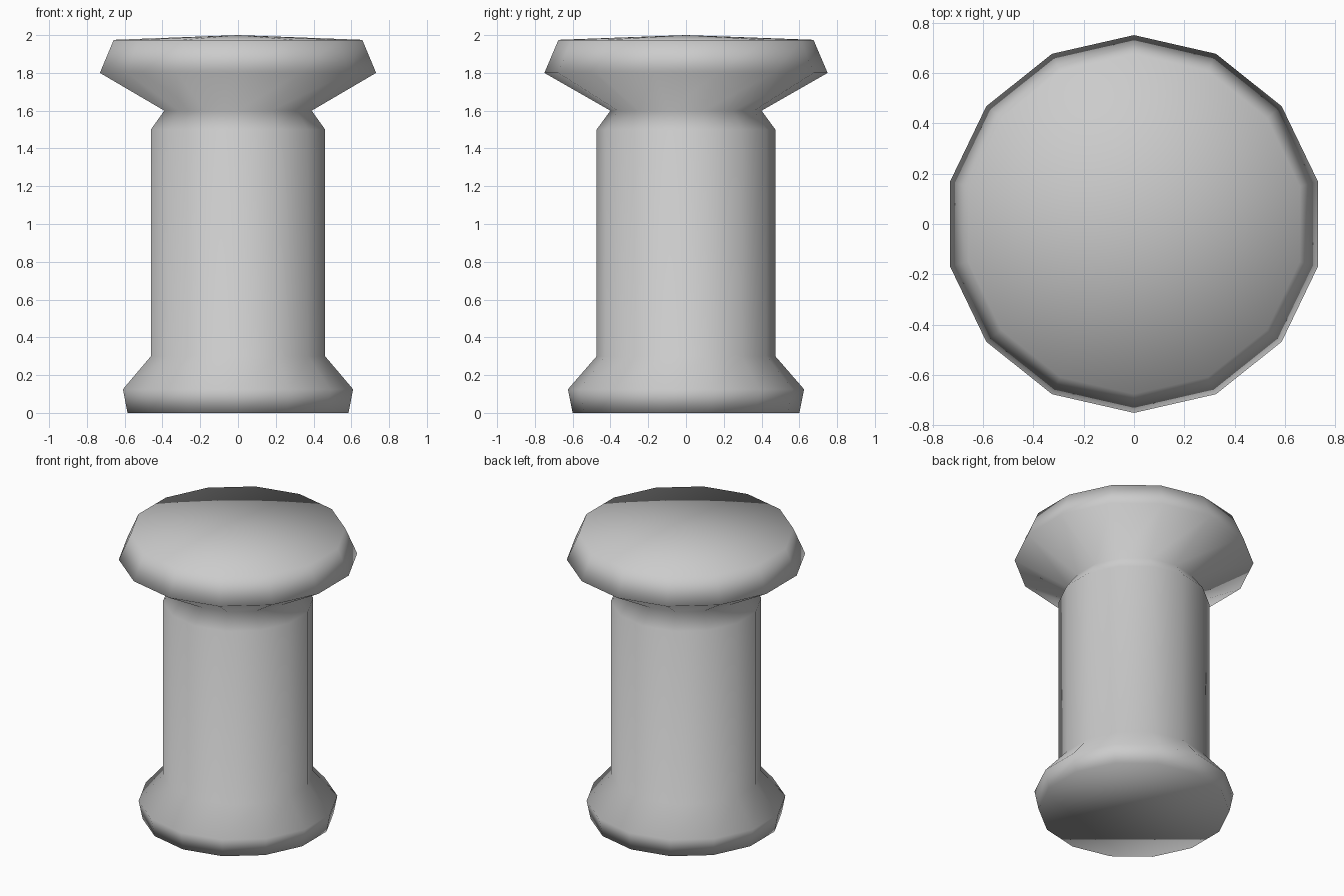
import bpy, bmesh, math

if "Cube" in bpy.data.objects:
    bpy.data.objects.remove(bpy.data.objects["Cube"])

SIDES = 14


def lathe(name, profile, apex_z):
    """Revolve (radius, height) points into a 14-sided solid with a shallow pointed top."""
    bm = bmesh.new()
    rings = []
    for r, z in profile:
        angles = [math.pi / 2 + i * math.tau / SIDES for i in range(SIDES)]
        rings.append([bm.verts.new((r * math.cos(a), r * math.sin(a), z)) for a in angles])
    for low, high in zip(rings, rings[1:]):
        for i in range(SIDES):
            j = (i + 1) % SIDES
            bm.faces.new((low[i], low[j], high[j], high[i]))
    # flat underside and shallow crown
    bm.faces.new(rings[0][::-1])
    apex = bm.verts.new((0, 0, apex_z))
    for i in range(SIDES):
        bm.faces.new((rings[-1][i], rings[-1][(i + 1) % SIDES], apex))
    for f in bm.faces:
        f.smooth = True
    mesh = bpy.data.meshes.new(name)
    bm.to_mesh(mesh)
    bm.free()
    obj = bpy.data.objects.new(name, mesh)
    bpy.context.collection.objects.link(obj)
    return obj


# foot, shaft, pinched neck and flared cap in one turned profile
lathe("turned_post", [
    (0.60, 0.0), (0.625, 0.125),
    (0.473, 0.30), (0.473, 1.50),
    (0.40, 1.60),
    (0.75, 1.80), (0.675, 1.975),
], 2.0)
